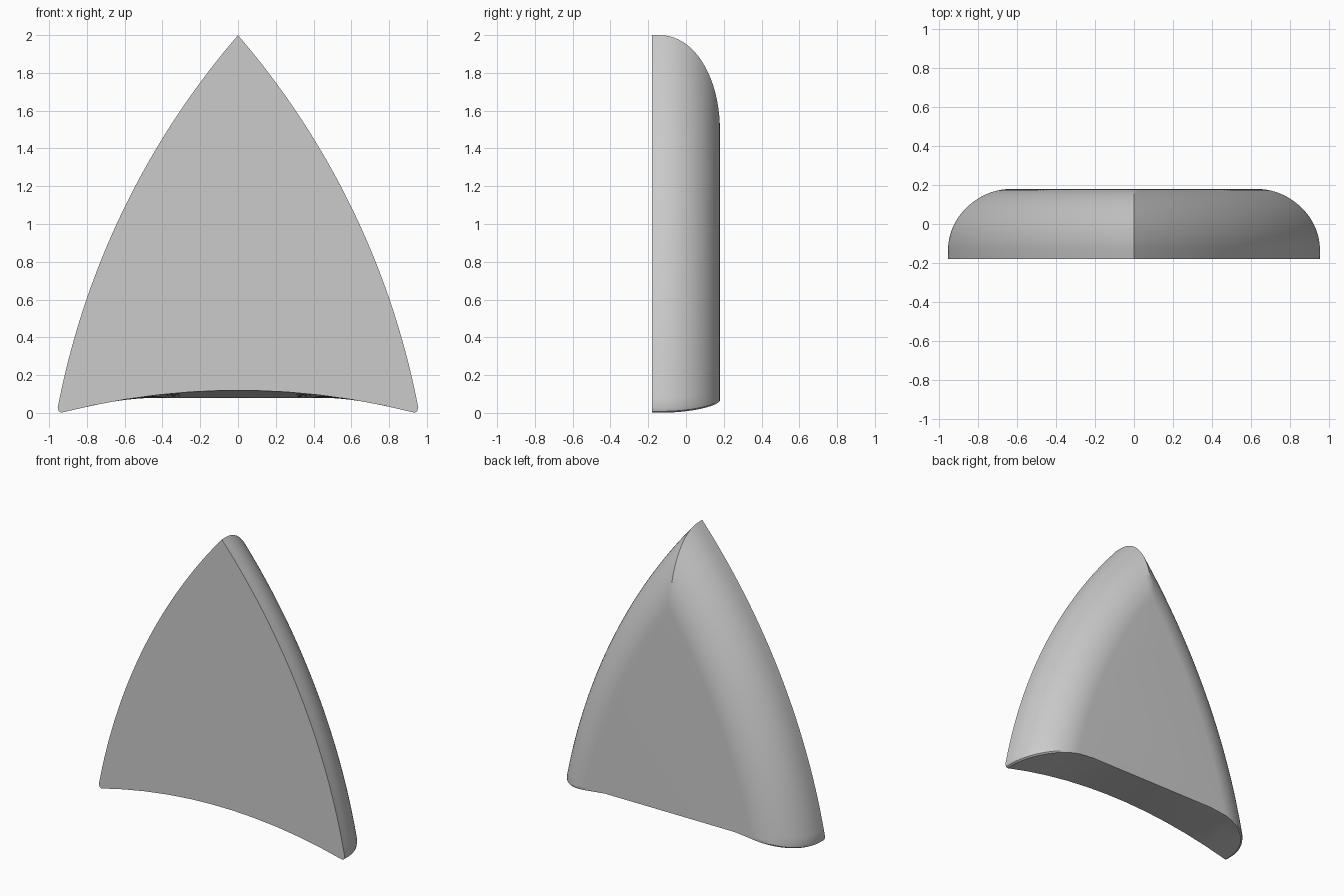
import bpy, bmesh, math

if "Cube" in bpy.data.objects:
    bpy.data.objects.remove(bpy.data.objects["Cube"], do_unlink=True)

FRONT, BACK = -0.18, 0.18        # flat front and back planes
ROUND = 0.315                    # radius of the rounded back edge
CX, CZ, R = -3.208, -0.770, 4.238  # circle that draws the right flank
SIDE_STEPS, BASE_STEPS, ROUND_STEPS = 40, 11, 20


def base_height(x, y):
    """Arched at the front, levelling off toward the back."""
    arch = 0.12 * (1 - (x / 0.94) ** 2)
    t = (y - FRONT) / (BACK - FRONT)
    return arch + (min(arch, 0.08) - arch) * t


def outline(y, inset):
    """Closed outline of one slice, with its flanks moved inward."""
    r = R - inset
    flank_x = lambda z: CX + math.sqrt(r * r - (z - CZ) ** 2)
    width = flank_x(0.02)
    foot = width - 0.02
    low = base_height(foot, y)

    # arched base from left to right, then a small rounded corner
    base = []
    for i in range(BASE_STEPS + 1):
        x = foot * (2 * i / BASE_STEPS - 1)
        base.append((x, base_height(x, y)))
    corner = [(width - 0.007, low + 0.007)]

    # flank from the corner to the apex
    a0 = math.asin((low + 0.025 - CZ) / r)
    a1 = math.acos(-CX / r)
    flank = []
    for i in range(SIDE_STEPS + 1):
        a = a0 + (a1 - a0) * i / SIDE_STEPS
        flank.append((CX + r * math.cos(a), CZ + r * math.sin(a)))
    right = corner + flank
    left = [(-x, z) for x, z in reversed(right[:-1])]
    return [(x, y, z) for x, z in base + right + left]


# slices from the flat front to the back, following a quarter round
slices = [(FRONT, 0.0)]
for i in range(ROUND_STEPS + 1):
    a = math.pi / 2 * i / ROUND_STEPS
    slices.append((BACK - ROUND + ROUND * math.sin(a), ROUND * (1 - math.cos(a))))

bm = bmesh.new()
rings = [[bm.verts.new(p) for p in outline(y, d)] for y, d in slices]
for near, far in zip(rings, rings[1:]):
    for i in range(len(near)):
        j = (i + 1) % len(near)
        bm.faces.new((near[i], far[i], far[j], near[j]))
bm.faces.new(rings[0])
bm.faces.new(rings[-1][::-1])
bmesh.ops.recalc_face_normals(bm, faces=bm.faces)
mesh = bpy.data.meshes.new("pointed_fin")
bm.to_mesh(mesh)
bm.free()

# plain grey finish
grey = bpy.data.materials.new("light_grey")
grey.use_nodes = True
colour = (0.6, 0.6, 0.6, 1)
grey.diffuse_color = colour
grey.node_tree.nodes["Principled BSDF"].inputs["Base Color"].default_value = colour
mesh.materials.append(grey)

fin = bpy.data.objects.new("pointed_fin", mesh)
bpy.context.collection.objects.link(fin)
bpy.ops.object.select_all(action="DESELECT")
fin.select_set(True)
bpy.context.view_layer.objects.active = fin
bpy.ops.object.shade_smooth_by_angle(angle=math.radians(30))
